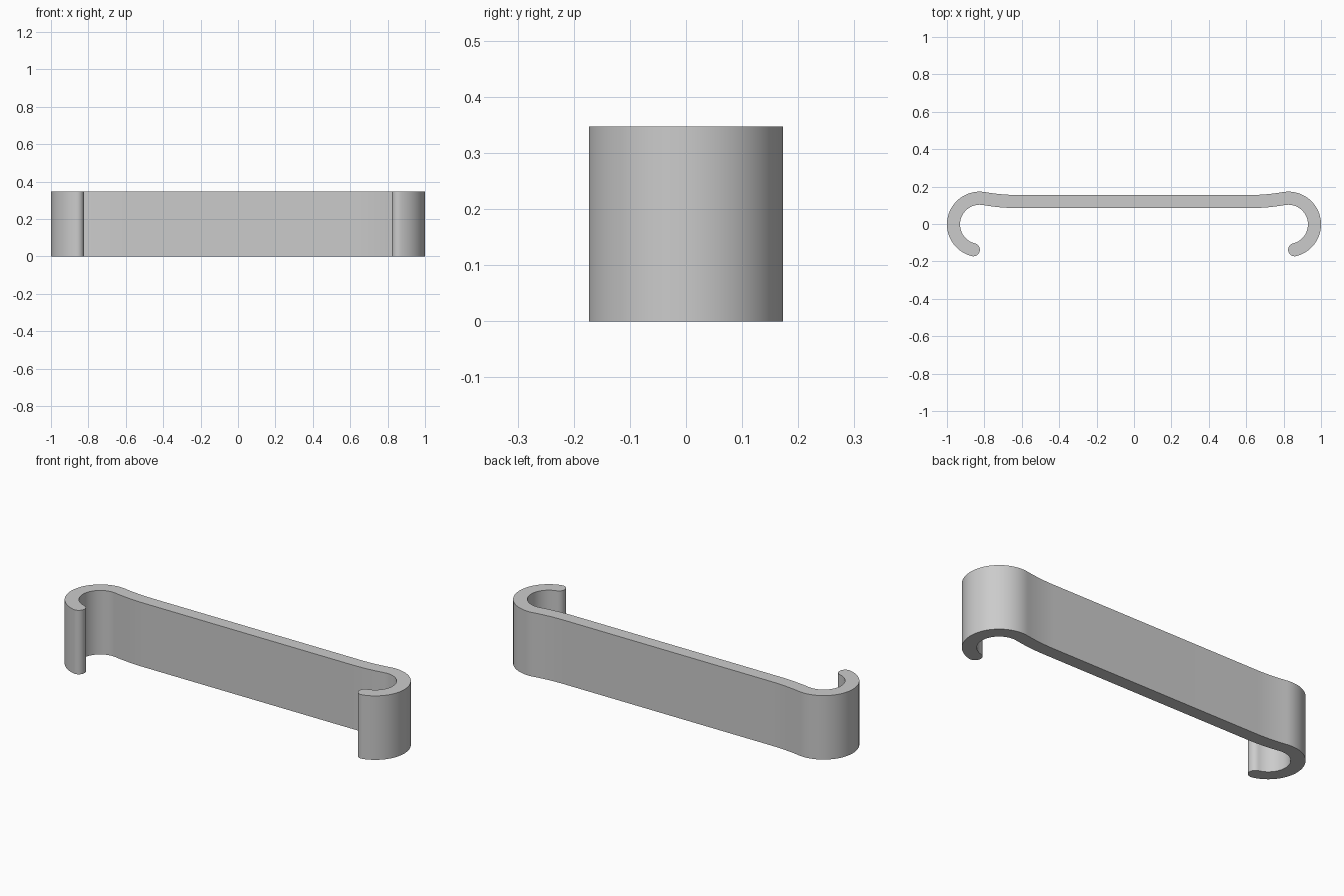
import bpy, bmesh
from math import sin, cos, radians
from mathutils import Vector

cube = bpy.data.objects.get("Cube")
if cube:
    bpy.data.objects.remove(cube, do_unlink=True)

HEIGHT = 0.347
HALF = 0.035                  # half the strip thickness
RADIUS = 0.14                 # hook centre line
HOOK = Vector((0.825, -0.002))
FLARE = 10                    # degrees the strip bends out before the hook
TIP = -76                     # degrees where the hook stops


def polar(center, radius, degrees):
    a = radians(degrees)
    return center + radius * Vector((cos(a), sin(a)))


def arc(center, radius, start, end, steps):
    return [polar(center, radius, start + (end - start) * i / steps)
            for i in range(steps + 1)]


# Gentle flare arc, tangent to both the straight bar and the hook
bend = 1.04
flare_center = polar(HOOK, RADIUS + bend, 90 + FLARE)


def side(offset):
    """One edge of the strip, from the straight bar round to the hook tip."""
    flare = arc(flare_center, bend - offset, -90, -90 + FLARE, 10)
    hook = arc(HOOK, RADIUS + offset, 90 + FLARE, TIP, 48)
    return flare + hook[1:]


# Half outline: outer edge, rounded tip, inner edge; then mirrored
tip = arc(polar(HOOK, RADIUS, TIP), HALF, TIP, TIP - 180, 14)
half = side(HALF) + tip[1:-1] + side(-HALF)[::-1]
outline = half + [Vector((-p.x, p.y)) for p in reversed(half)]

# Extrude the outline upward into the strip
bm = bmesh.new()
base = bm.faces.new([bm.verts.new((p.x, p.y, 0)) for p in outline])
result = bmesh.ops.extrude_face_region(bm, geom=[base], use_keep_orig=True)
top = [v for v in result["geom"] if isinstance(v, bmesh.types.BMVert)]
bmesh.ops.translate(bm, verts=top, vec=(0, 0, HEIGHT))
bmesh.ops.recalc_face_normals(bm, faces=bm.faces[:])
mesh = bpy.data.meshes.new("hooked_strip")
bm.to_mesh(mesh)
bm.free()

strip = bpy.data.objects.new("hooked_strip", mesh)
bpy.context.collection.objects.link(strip)

# Plain grey material
grey = bpy.data.materials.new("light_grey")
grey.use_nodes = True
color = (0.6, 0.6, 0.6, 1)
grey.diffuse_color = color
grey.node_tree.nodes["Principled BSDF"].inputs["Base Color"].default_value = color
mesh.materials.append(grey)

# Smooth the curved walls, keep the rims sharp
bpy.ops.object.select_all(action="DESELECT")
strip.select_set(True)
bpy.context.view_layer.objects.active = strip
bpy.ops.object.shade_smooth_by_angle(angle=radians(30))
